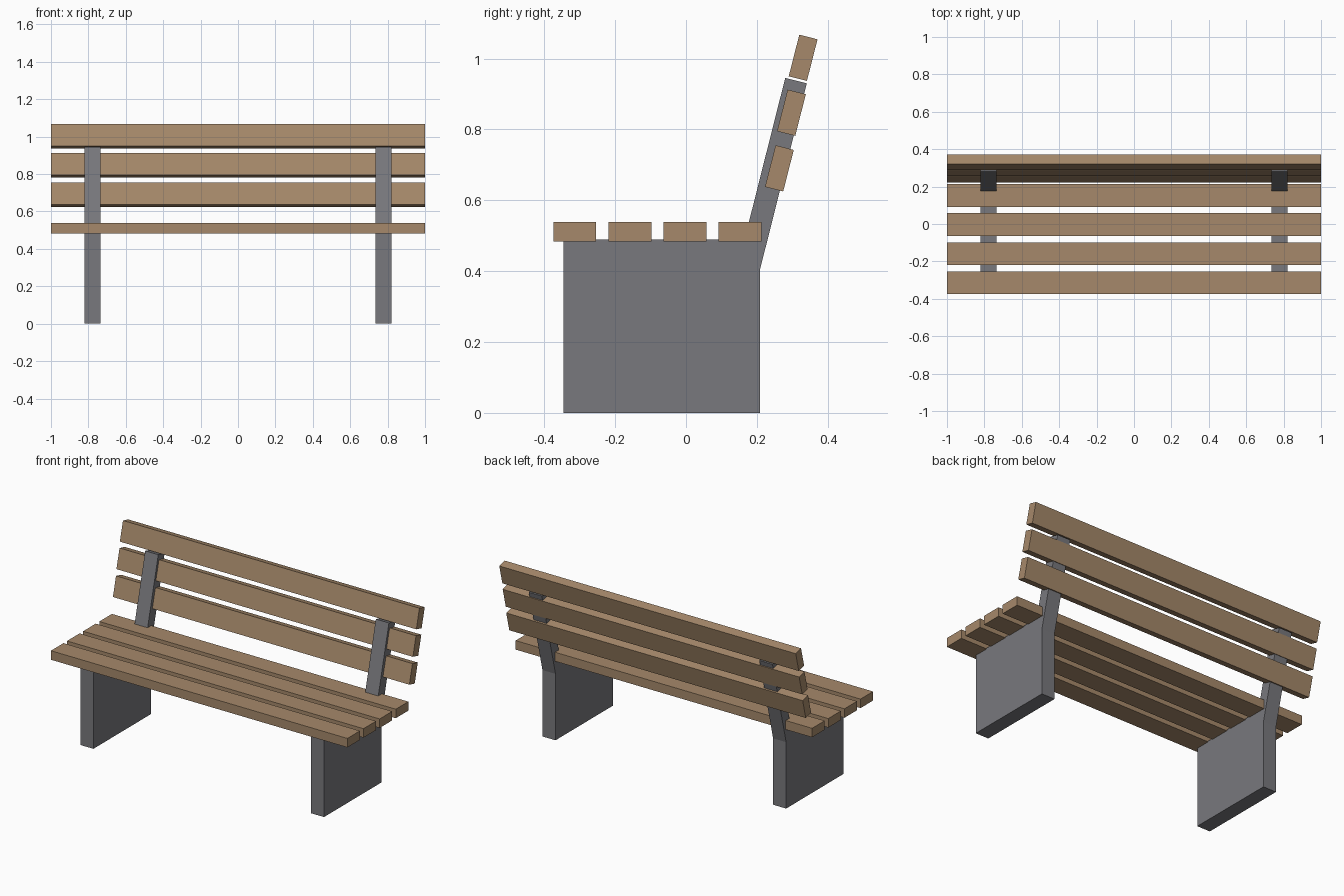
import bpy
import bmesh
import math

if "Cube" in bpy.data.objects:
    bpy.data.objects.remove(bpy.data.objects["Cube"])


def make_material(name, colour):
    mat = bpy.data.materials.new(name)
    mat.diffuse_color = (*colour, 1.0)
    mat.use_nodes = True
    mat.node_tree.nodes["Principled BSDF"].inputs["Base Color"].default_value = mat.diffuse_color
    return mat


wood = make_material("brown wood", (0.38, 0.25, 0.145))
metal = make_material("grey metal", (0.19, 0.19, 0.205))


def extrude_profile(name, profile, x0, x1, mat):
    """Extrude a closed (y, z) outline along x."""
    bm = bmesh.new()
    face = bm.faces.new([bm.verts.new((x0, y, z)) for y, z in profile])
    result = bmesh.ops.extrude_face_region(bm, geom=[face])
    moved = [v for v in result["geom"] if isinstance(v, bmesh.types.BMVert)]
    bmesh.ops.translate(bm, verts=moved, vec=(x1 - x0, 0, 0))
    bmesh.ops.recalc_face_normals(bm, faces=bm.faces)
    mesh = bpy.data.meshes.new(name)
    bm.to_mesh(mesh)
    bm.free()
    mesh.materials.append(mat)
    obj = bpy.data.objects.new(name, mesh)
    bpy.context.collection.objects.link(obj)
    return obj


def slat(name, y, z, depth, height, lean=0.0):
    """Full-width plank centred on (y, z), leaning backwards."""
    c, s = math.cos(lean), math.sin(lean)
    corners = [(-depth / 2, -height / 2), (depth / 2, -height / 2),
               (depth / 2, height / 2), (-depth / 2, height / 2)]
    profile = [(y + a * c + b * s, z - a * s + b * c) for a, b in corners]
    return extrude_profile(name, profile, -1.0, 1.0, wood)


# Side supports: broad leg panel with a leaning back post
support = [(-0.345, 0), (0.209, 0), (0.209, 0.405), (0.341, 0.930),
           (0.280, 0.945), (0.165, 0.489), (-0.345, 0.489)]
for side, x0, x1 in (("left", -0.822, -0.734), ("right", 0.734, 0.822)):
    extrude_profile(side + "_support", support, x0, x1, metal)

# Seat slats
for i in range(4):
    slat(f"seat_slat_{i + 1}", -0.314 + i * 0.1555, 0.511, 0.121, 0.055)

# Backrest slats
for i, (y, z) in enumerate([(0.2635, 0.690), (0.2975, 0.847), (0.3305, 1.002)]):
    slat(f"back_slat_{i + 1}", y, z, 0.053, 0.121, math.radians(14.3))
